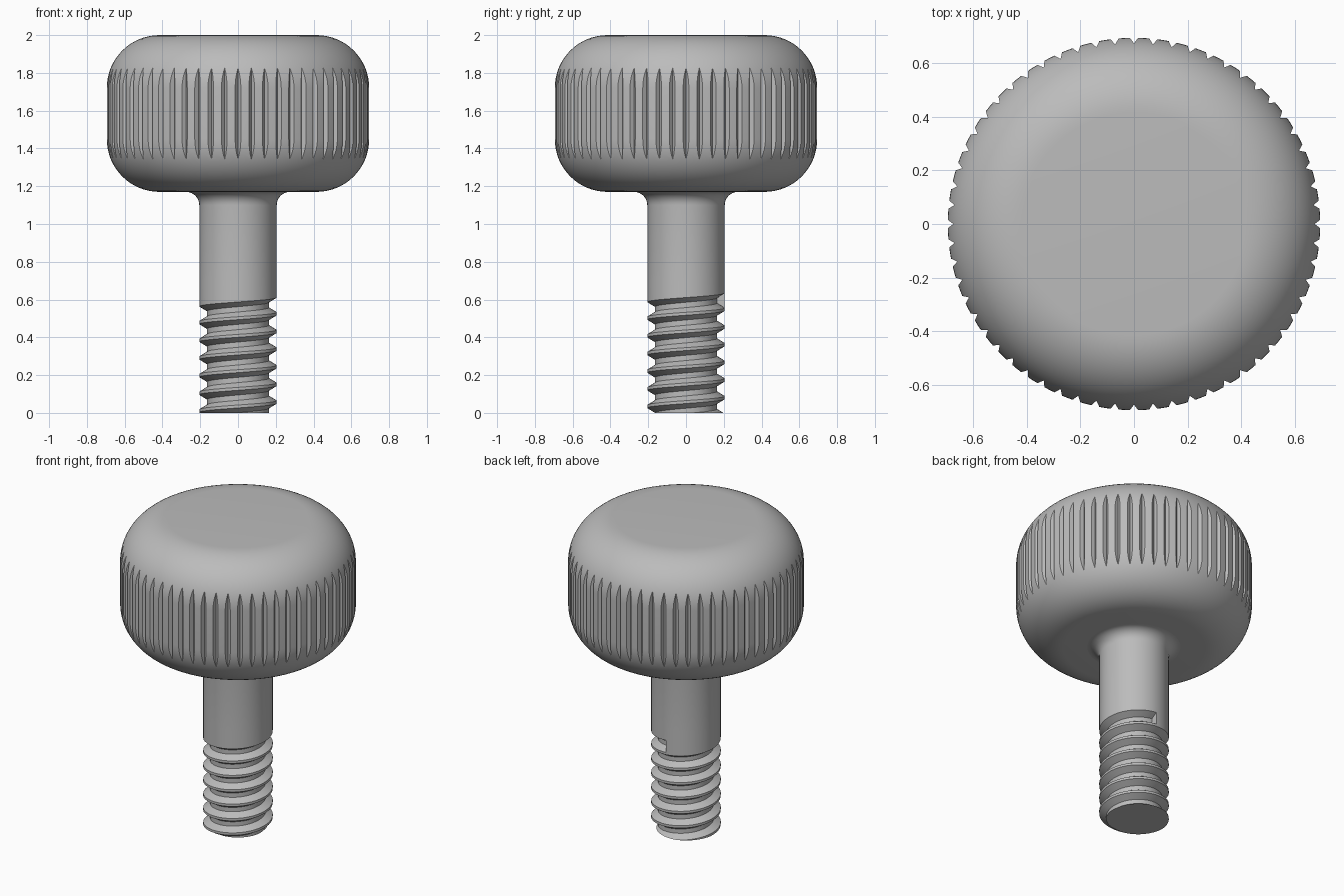
import bpy
import bmesh
from math import cos, sin, pi, radians

cube = bpy.data.objects.get("Cube")
if cube:
    bpy.data.objects.remove(cube)

# One plain grey for the whole part
grey = bpy.data.materials.new("plain grey")
grey.use_nodes = True
COLOUR = (0.5, 0.5, 0.5, 1)
grey.diffuse_color = COLOUR
grey.node_tree.nodes["Principled BSDF"].inputs["Base Color"].default_value = COLOUR


def finish(name, bm):
    bmesh.ops.recalc_face_normals(bm, faces=bm.faces)
    mesh = bpy.data.meshes.new(name)
    bm.to_mesh(mesh)
    bm.free()
    mesh.materials.append(grey)
    obj = bpy.data.objects.new(name, mesh)
    bpy.context.collection.objects.link(obj)
    return obj


def lathe(name, profile, segments):
    """Revolve (radius, z) points around z and cap both ends."""
    bm = bmesh.new()
    rings = []
    for r, z in profile:
        angles = [2 * pi * i / segments for i in range(segments)]
        rings.append([bm.verts.new((r * cos(a), r * sin(a), z)) for a in angles])
    for low, high in zip(rings, rings[1:]):
        for i in range(segments):
            j = (i + 1) % segments
            bm.faces.new((low[i], low[j], high[j], high[i]))
    bm.faces.new(rings[0])
    bm.faces.new(rings[-1])
    return finish(name, bm)


def sweep(bm, sections):
    """Skin a list of closed sections and cap the ends."""
    rings = [[bm.verts.new(p) for p in s] for s in sections]
    n = len(rings[0])
    for a, b in zip(rings, rings[1:]):
        for i in range(n):
            j = (i + 1) % n
            bm.faces.new((a[i], a[j], b[j], b[i]))
    bm.faces.new(rings[0])
    bm.faces.new(rings[-1])


def carve(obj, cutter):
    mod = obj.modifiers.new("carve", "BOOLEAN")
    mod.operation = "DIFFERENCE"
    mod.solver = "EXACT"
    mod.object = cutter
    bpy.ops.object.select_all(action="DESELECT")
    bpy.context.view_layer.objects.active = obj
    obj.select_set(True)
    bpy.ops.object.modifier_apply(modifier=mod.name)
    bpy.data.objects.remove(cutter)
    bpy.ops.object.shade_smooth_by_angle(angle=radians(28))


def arc(cr, cz, radius, start, end, steps):
    angles = [radians(start + (end - start) * i / steps) for i in range(steps + 1)]
    return [(cr + radius * cos(a), cz + radius * sin(a)) for a in angles]


# Knob: rounded disc with straight flutes around the rim
RIM, BOTTOM, ROUND = 0.695, 1.17, 0.28
core = RIM - ROUND
knob = lathe("knob",
             arc(core, BOTTOM + ROUND, ROUND, -90, 0, 16)
             + arc(core, 2 - ROUND, ROUND, 0, 90, 16), 120)

FLUTES, DEPTH, HALF = 60, 0.021, 0.0155
bm = bmesh.new()
for k in range(FLUTES):
    a = 2 * pi * k / FLUTES
    flute = [(RIM - DEPTH, 0), (RIM + DEPTH, HALF * 2), (RIM + DEPTH, -HALF * 2)]
    sweep(bm, [[(r * cos(a) - t * sin(a), r * sin(a) + t * cos(a), z)
                for r, t in flute] for z in (1.2, 1.97)])
carve(knob, finish("flute_cutter", bm))

# Shank: plain cylinder with a fillet under the knob
SHANK, FILLET = 0.205, 0.07
shank = lathe("threaded_shank",
              [(SHANK, 0), (SHANK, 0.7)]
              + arc(SHANK + FILLET, BOTTOM - FILLET, FILLET, 180, 90, 8)
              + [(SHANK, BOTTOM + 0.02)], 48)

# Thread: right-handed helical groove that stops abruptly at the back
PITCH, ROOT, STEPS = 0.0935, 0.164, 48
groove = [(ROOT, -0.014), (ROOT, 0.014), (SHANK, 0.039),
          (0.25, 0.039), (0.25, -0.039), (SHANK, -0.039)]
END_Z = 0.595
bm = bmesh.new()
sections = []
for k in range(8 * STEPS + 1):
    turn = k / STEPS - 8
    a = pi / 2 + 2 * pi * turn
    z = END_Z + PITCH * turn
    sections.append([(r * cos(a), r * sin(a), z + dz) for r, dz in groove])
sweep(bm, sections)
carve(shank, finish("thread_cutter", bm))
